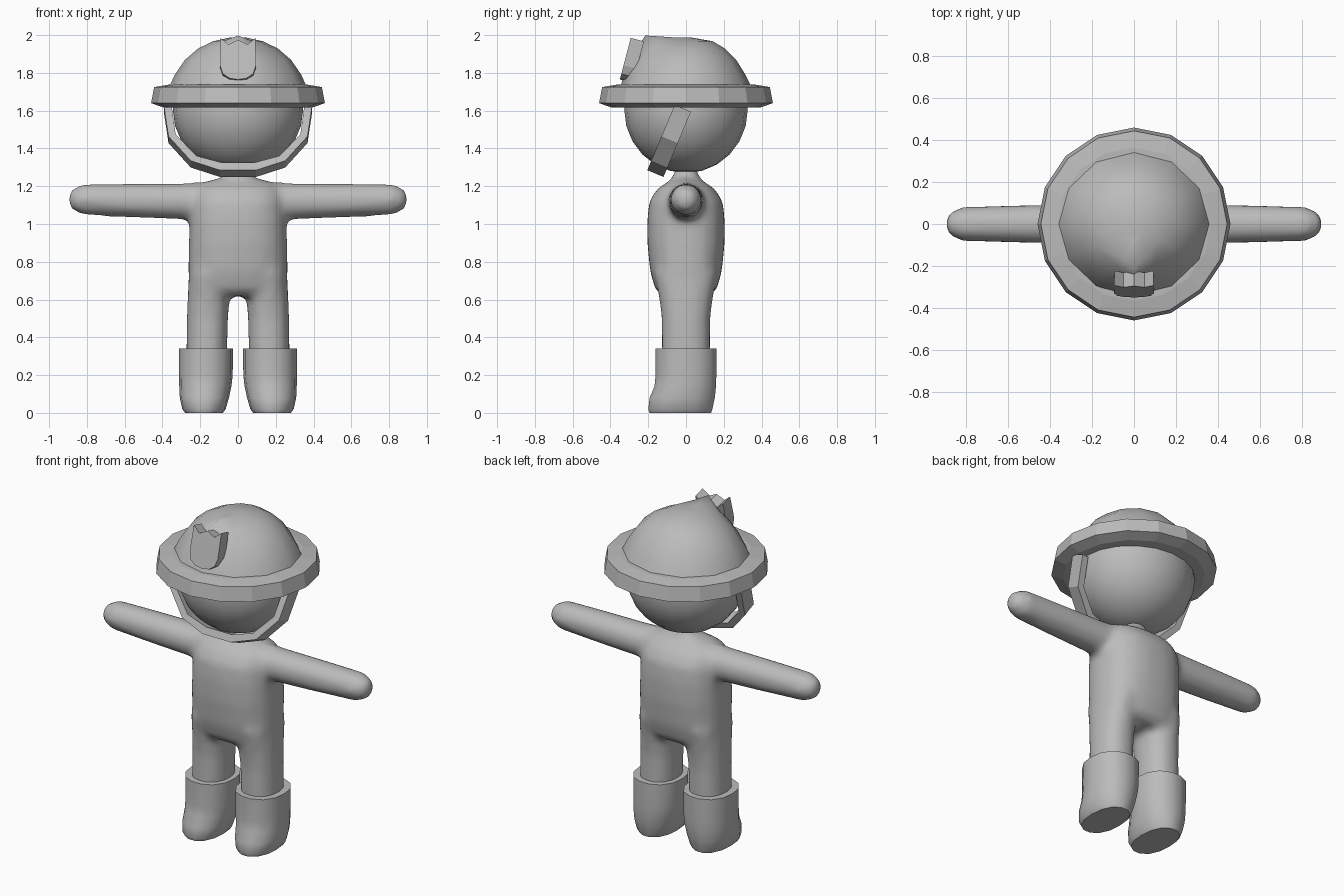
import bpy, bmesh
from math import cos, sin, pi, radians
from mathutils import Vector

cube = bpy.data.objects.get("Cube")
if cube:
    bpy.data.objects.remove(cube)

grey = bpy.data.materials.new("plain grey")
grey.use_nodes = True
grey.diffuse_color = (0.5, 0.5, 0.5, 1)
grey.node_tree.nodes["Principled BSDF"].inputs["Base Color"].default_value = (0.5, 0.5, 0.5, 1)


def oval(n, rx, ry, power=2.0, turn=0.0):
    """Points of a superellipse as (u, v) pairs."""
    pts = []
    for i in range(n):
        a = 2 * pi * i / n + turn
        c, s = cos(a), sin(a)
        k = (abs(c) ** power + abs(s) ** power) ** (-1 / power)
        pts.append((rx * c * k, ry * s * k))
    return pts


def loft(bm, rings, closed=False):
    """Skin a list of point rings; cap the ends unless closed into a loop."""
    vs = [[bm.verts.new(p) for p in ring] for ring in rings]
    pairs = list(zip(vs, vs[1:])) + ([(vs[-1], vs[0])] if closed else [])
    n = len(vs[0])
    for a, b in pairs:
        for i in range(n):
            j = (i + 1) % n
            bm.faces.new((a[i], a[j], b[j], b[i]))
    if not closed:
        bm.faces.new(vs[0][::-1])
        bm.faces.new(vs[-1])


def finish(name, bm, smooth=None):
    bmesh.ops.recalc_face_normals(bm, faces=bm.faces[:])
    mesh = bpy.data.meshes.new(name)
    bm.to_mesh(mesh)
    bm.free()
    mesh.materials.append(grey)
    ob = bpy.data.objects.new(name, mesh)
    bpy.context.collection.objects.link(ob)
    if smooth:
        bpy.ops.object.select_all(action="DESELECT")
        ob.select_set(True)
        bpy.context.view_layer.objects.active = ob
        bpy.ops.object.shade_smooth_by_angle(angle=radians(smooth))
    return ob


# Body: torso, neck, legs and arms blended into one skin
bm = bmesh.new()
torso = [(.62, .24, .13), (.66, .258, .165), (.75, .263, .19), (.9, .26, .205),
         (1.02, .257, .205), (1.12, .25, .195), (1.19, .23, .15),
         (1.225, .17, .09), (1.25, .07, .07), (1.3, .055, .055)]
loft(bm, [[(x, y, z) for x, y in oval(24, rx, ry, 2.5)] for z, rx, ry in torso])
leg = [(.2, .168, .108, .128), (.5, .162, .11, .13), (.62, .155, .112, .145),
       (.74, .15, .11, .17)]
arm = [(.1, .105, 1.12), (.3, .098, 1.12), (.6, .091, 1.125), (.82, .083, 1.13),
       (.87, .062, 1.13), (.897, .035, 1.13)]
for side in (-1, 1):
    loft(bm, [[(side * cx + x, y, z) for x, y in oval(16, rx, ry, 2.3)]
              for z, cx, rx, ry in leg])
    loft(bm, [[(side * x, y, cz + z) for y, z in oval(12, r, r)] for x, r, cz in arm])
body = finish("body", bm)
remesh = body.modifiers.new("blend", "REMESH")
remesh.mode = "VOXEL"
remesh.voxel_size = 0.02
remesh.use_smooth_shade = True
soften = body.modifiers.new("soften", "SMOOTH")
soften.factor = 0.5
soften.iterations = 10

# Boots: z, centre x, half width, centre y, half depth
boot = [(0, .18, .1, -.03, .165), (.02, .18, .115, -.03, .172),
        (.08, .178, .13, -.02, .175), (.14, .173, .138, -.004, .165),
        (.2, .17, .142, 0, .163), (.34, .17, .143, 0, .163)]
for side, name in ((1, "left_boot"), (-1, "right_boot")):
    bm = bmesh.new()
    loft(bm, [[(side * (cx + x), cy + y, z) for x, y in oval(14, rx, ry, 2.3)]
              for z, cx, rx, cy, ry in boot])
    finish(name, bm, 45)

# Head
bm = bmesh.new()
bmesh.ops.create_uvsphere(bm, u_segments=20, v_segments=12, radius=1)
for v in bm.verts:
    v.co = (v.co.x * .345, v.co.y * .327, 1.605 + v.co.z * .335)
finish("head", bm, 60)

# Helmet brim
bm = bmesh.new()
brim = [(.3, 1.615), (.395, 1.617), (.46, 1.64), (.444, 1.725), (.365, 1.738), (.3, 1.738)]
loft(bm, [[(x, y, z) for x, y in oval(16, r, r)] for r, z in brim], closed=True)
finish("helmet_brim", bm)

# Helmet crown: a low dome whose front is drawn up into a crest
bm = bmesh.new()
crown = [(.362, .345, 1.73), (.335, .315, 1.79), (.28, .265, 1.87),
         (.21, .205, 1.93), (.13, .14, 1.968)]
rings = [[Vector((x, y, z)) for x, y in oval(12, rx, ry)] for rx, ry, z in crown]
front = 9
rings[1][front] = Vector((0, -.33, 1.79))
rings[2][front] = Vector((0, -.29, 1.87))
rings[3][front] = Vector((0, -.255, 1.94))
rings[4][front] = Vector((0, -.215, 1.998))
for i in (front - 1, front + 1):
    rings[4][i] = Vector((rings[4][i].x * .9, -.16, 1.975))
    rings[3][i].z += .01
rings.append([Vector((p.x * .3, p.y * .3 - .02, 1.988)) for p in rings[4]])
loft(bm, rings)
finish("helmet_crown", bm, 50)

# Badge: shield outline with a notched top, leaning back and pushed into the crown
half = [(0, 1.975), (.05, 1.95), (.093, 1.985), (.095, 1.84), (.08, 1.795),
        (.045, 1.772), (0, 1.765)]
outline = half + [(-x, z) for x, z in half[-2:0:-1]]
bm = bmesh.new()
face = [Vector((x, -.35 + (z - 1.765) * .26, z)) for x, z in outline]
loft(bm, [face, [p + Vector((0, .07, -.018)) for p in face]])
finish("helmet_badge", bm)

# Chin strap: tilted band swept under the chin, (outer x, drop, inner x, drop)
half = [(.393, 0, .352, 0), (.368, .48, .33, .45), (.25, .855, .22, .78), (.095, 1, .085, .885)]
path = half + [(-a, b, -c, d) for a, b, c, d in half[::-1]]
start, drop, width = Vector((0, -.06, 1.63)), Vector((0, -.145, -.345)), Vector((0, .086, -.036))
bm = bmesh.new()
sections = []
for xo, to, xi, ti in path:
    outer = start + drop * to + Vector((xo, 0, 0))
    inner = start + drop * ti + Vector((xi, 0, 0))
    sections.append([outer, inner, inner + width, outer + width])
loft(bm, sections)
finish("chin_strap", bm)
